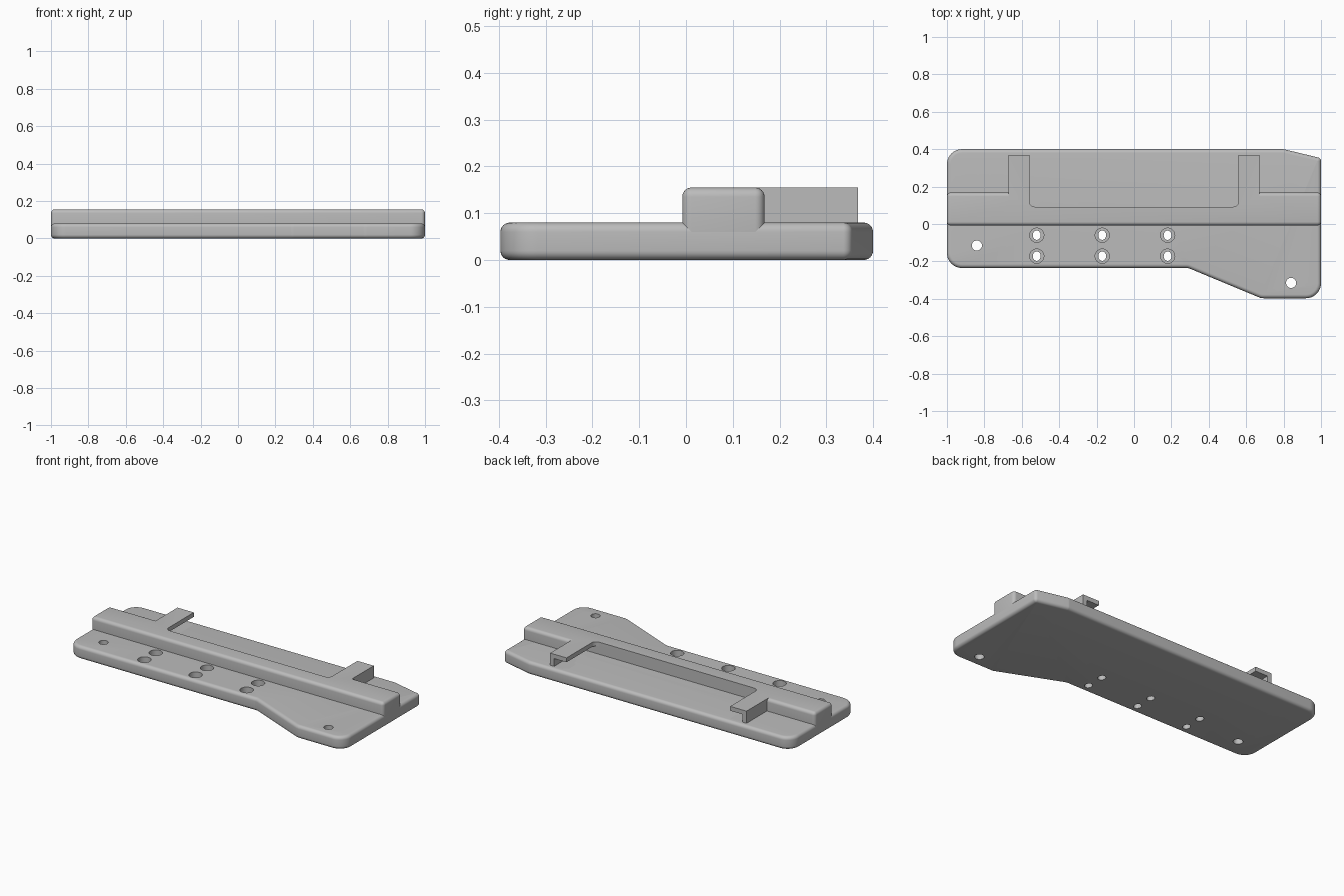
import bpy, bmesh, math
from mathutils import Vector

if "Cube" in bpy.data.objects:
    bpy.data.objects.remove(bpy.data.objects["Cube"])

grey = bpy.data.materials.new("plain grey")
grey.diffuse_color = (0.5, 0.5, 0.5, 1)
grey.use_nodes = True
grey.node_tree.nodes["Principled BSDF"].inputs["Base Color"].default_value = grey.diffuse_color


def round_outline(corners, steps=8):
    """Corners are (x, y, radius); returns the filleted outline."""
    pts = []
    for i, (x, y, r) in enumerate(corners):
        p = Vector((x, y))
        if r == 0:
            pts.append(p)
            continue
        a = (Vector(corners[i - 1][:2]) - p).normalized()
        b = (Vector(corners[(i + 1) % len(corners)][:2]) - p).normalized()
        half = a.angle(b) / 2
        centre = p + (a + b).normalized() * (r / math.sin(half))
        start = p + a * (r / math.tan(half)) - centre
        end = p + b * (r / math.tan(half)) - centre
        for k in range(steps + 1):
            t = k / steps
            pts.append(centre + (start * (1 - t) + end * t).normalized() * r)
    return pts


def prism(name, outline, z0, z1, bevel=0, bevel_all=False):
    bm = bmesh.new()
    face = bm.faces.new([bm.verts.new((p[0], p[1], z0)) for p in outline])
    ext = bmesh.ops.extrude_face_region(bm, geom=[face])
    for v in ext["geom"]:
        if isinstance(v, bmesh.types.BMVert):
            v.co.z = z1
    bmesh.ops.recalc_face_normals(bm, faces=bm.faces)
    if bevel:
        edges = [e for e in bm.edges
                 if bevel_all or abs(e.verts[0].co.z - e.verts[1].co.z) < 1e-6]
        bmesh.ops.bevel(bm, geom=edges, offset=bevel, segments=6,
                        profile=0.5, affect='EDGES', clamp_overlap=True)
    mesh = bpy.data.meshes.new(name)
    bm.to_mesh(mesh)
    bm.free()
    mesh.materials.append(grey)
    obj = bpy.data.objects.new(name, mesh)
    bpy.context.collection.objects.link(obj)
    return obj


def rect(x0, x1, y0, y1):
    return [(x0, y0), (x1, y0), (x1, y1), (x0, y1)]


def circle(x, y, rx, ry):
    return [(x + rx * math.cos(k * math.tau / 32), y + ry * math.sin(k * math.tau / 32))
            for k in range(32)]


def boolean(obj, cutters, operation='DIFFERENCE'):
    for c in cutters:
        m = obj.modifiers.new("cut", 'BOOLEAN')
        m.object, m.operation, m.solver = c, operation, 'EXACT'
    bpy.context.view_layer.update()
    dg = bpy.context.evaluated_depsgraph_get()
    mesh = bpy.data.meshes.new_from_object(obj.evaluated_get(dg))
    obj.modifiers.clear()
    obj.data = mesh
    for c in cutters:
        bpy.data.objects.remove(c)


# Base plate with rounded rim
base = prism("base_plate", round_outline([
    (-1, -0.235, 0.08), (0.29, -0.235, 0.05), (0.68, -0.397, 0.06),
    (1, -0.397, 0.08), (1, 0.352, 0.02), (0.8, 0.4, 0.04), (-1, 0.4, 0.08)]),
    0, 0.08, 0.034)

# Counterbored screw holes and two plain end holes
holes = []
for x in (-0.52, -0.17, 0.18):
    for y in (-0.06, -0.172):
        holes.append(prism("bore", circle(x, y, 0.038, 0.038), 0.04, 0.2))
        holes.append(prism("hole", circle(x, y, 0.021, 0.025), -0.1, 0.2))
for x, y in ((-0.84, -0.115), (0.84, -0.315)):
    holes.append(prism("hole", circle(x, y, 0.027, 0.027), -0.1, 0.2))
boolean(base, holes)

# Raised rail across the plate
rail = prism("rail", rect(-1, 1, -0.008, 0.168), 0.03, 0.155, 0.02, True)

# Arms reaching back from the rail
arms = []
for s in (-1, 1):
    x0, x1 = sorted((s * 0.56, s * 0.672))
    arms.append(prism("arm", rect(x0, x1, 0.1, 0.368), 0.07, 0.155))
boolean(rail, arms, 'UNION')

# Open pocket between the arms, and the undercut below their roofs
pocket = prism("pocket", round_outline([
    (-0.56, 0.092, 0.03), (0.56, 0.092, 0.03), (0.56, 0.6, 0), (-0.56, 0.6, 0)]),
    0.08, 0.3)
undercut = prism("undercut", round_outline([
    (-0.645, 0.092, 0.03), (0.645, 0.092, 0.03), (0.645, 0.6, 0), (-0.645, 0.6, 0)]),
    0.08, 0.128)
boolean(rail, [pocket, undercut])

# Smooth rounded edges, crisp flat faces
for obj in (base, rail):
    bpy.ops.object.select_all(action='DESELECT')
    obj.select_set(True)
    bpy.context.view_layer.objects.active = obj
    bpy.ops.object.shade_smooth_by_angle(angle=math.radians(30))
